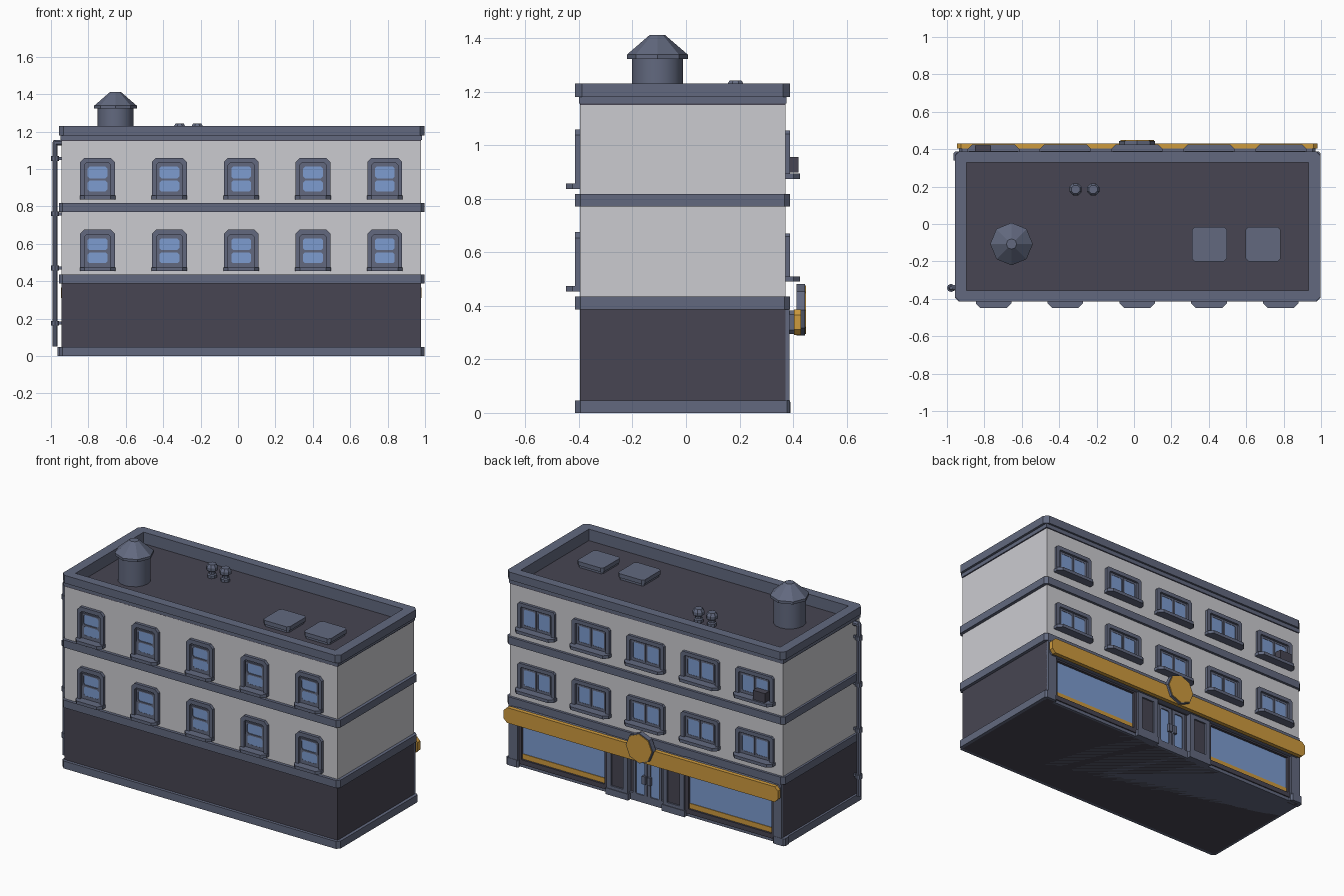
import bpy, bmesh, math

if "Cube" in bpy.data.objects:
    bpy.data.objects.remove(bpy.data.objects["Cube"])

def srgb(r, g, b):
    f = lambda c: ((c / 255 + 0.055) / 1.055) ** 2.4
    return (f(r), f(g), f(b), 1)

COLOURS = {"pale_wall": srgb(203, 203, 208), "grey_trim": srgb(98, 105, 127),
           "dark_wall": srgb(71, 69, 82), "blue_glass": srgb(125, 156, 208),
           "golden_sign": srgb(206, 155, 62)}
MATS = []
for n, c in COLOURS.items():
    m = bpy.data.materials.new(n)
    m.diffuse_color = c
    m.use_nodes = True
    m.node_tree.nodes["Principled BSDF"].inputs["Base Color"].default_value = m.diffuse_color
    MATS.append(m)
WALL, TRIM, DARK, GLASS, GOLD = range(5)

def rect(x0, x1, z0, z1, top=0, bot=0):
    """Rectangle outline with cut corners at the top and bottom."""
    t, b = max(top, 1e-4), max(bot, 1e-4)
    return [(x0 + b, z0), (x1 - b, z0), (x1, z0 + b), (x1, z1 - t),
            (x1 - t, z1), (x0 + t, z1), (x0, z1 - t), (x0, z0 + b)]

def ngon(cx, cy, r, n, turn=0):
    return [(cx + r * math.cos(2 * math.pi * i / n + turn),
             cy + r * math.sin(2 * math.pi * i / n + turn)) for i in range(n)]

def prism(bm, pts, a, b, m, axis="y", hole=None):
    """Extrude an outline from a to b along an axis, optionally as a ring."""
    put = {"x": lambda u, v, w: (w, u, v), "y": lambda u, v, w: (u, w, v),
           "z": lambda u, v, w: (u, v, w)}[axis]
    loops = [[bm.verts.new(put(u, v, w)) for u, v in p]
             for p in ([pts, hole] if hole else [pts]) for w in (a, b)]
    faces, n = [], len(pts)
    def bridge(p, q):
        for i in range(n):
            j = (i + 1) % n
            faces.append(bm.faces.new((p[i], p[j], q[j], q[i])))
    bridge(loops[0], loops[1])
    if hole:
        bridge(loops[2], loops[3])
        bridge(loops[0], loops[2])
        bridge(loops[1], loops[3])
    else:
        faces += [bm.faces.new(loops[0]), bm.faces.new(loops[1])]
    bmesh.ops.recalc_face_normals(bm, faces=faces)
    for f in faces:
        f.material_index = m

def box(bm, x0, x1, y0, y1, z0, z1, m):
    prism(bm, [(x0, y0), (x1, y0), (x1, y1), (x0, y1)], z0, z1, m, "z")

def lathe(bm, x, y, profile, n, m, turn=0):
    """Turned part from (radius, z) pairs."""
    rings = [[bm.verts.new((px, py, z)) for px, py in ngon(x, y, r, n, turn)] for r, z in profile]
    faces = [bm.faces.new(rings[0]), bm.faces.new(rings[-1])]
    for p, q in zip(rings, rings[1:]):
        faces += [bm.faces.new((p[i], p[(i + 1) % n], q[(i + 1) % n], q[i])) for i in range(n)]
    bmesh.ops.recalc_face_normals(bm, faces=faces)
    for f in faces:
        f.material_index = m

def finish(bm, name, smooth=False):
    me = bpy.data.meshes.new(name)
    bm.to_mesh(me)
    bm.free()
    for m in MATS:
        me.materials.append(m)
    if smooth:
        me.shade_smooth()
        me.set_sharp_from_angle(angle=math.radians(40))
    return me

def place(me, name, loc=(0, 0, 0)):
    ob = bpy.data.objects.new(name, me)
    ob.location = loc
    bpy.context.collection.objects.link(ob)

X0, X1, Y0, Y1 = -0.944, 0.978, -0.395, 0.372      # wall faces
BAND = (-0.958, 0.998, -0.414, 0.388)              # trim faces
MID = 0.017
new = bmesh.new

# Upper walls and dark ground floor with a recessed shop side
bm = new()
box(bm, X0, X1, Y0, Y1, 0.41, 1.15, WALL)
place(finish(bm, "upper_walls"), "upper_walls")
bm = new()
box(bm, X0, X1, Y0, 0.35, 0.0, 0.41, DARK)
box(bm, X0, X1, 0.34, Y1, 0.295, 0.41, DARK)
for s in (-1, 1):
    a, b = sorted((MID + s * 0.90, MID + s * 0.961))
    box(bm, a, b, 0.34, Y1, 0.0, 0.30, DARK)
place(finish(bm, "ground_floor"), "ground_floor")

# Trim bands
for name, z0, z1 in (("lower_band", 0.387, 0.435), ("middle_band", 0.77, 0.817)):
    bm = new()
    prism(bm, rect(*BAND, 0.02, 0.02), z0, z1, TRIM, "z")
    place(finish(bm, name), name)
bm = new()
prism(bm, rect(-0.958, 0.998, -0.414, 0.365, 0, 0.02), 0, 0.047, TRIM, "z")
for s in (-1, 1):
    a, b = sorted((MID + s * 0.895, MID + s * 0.981))
    prism(bm, rect(a, b, 0.34, 0.388, 0.01), 0, 0.047, TRIM, "z")
place(finish(bm, "base_band"), "base_band")

# Parapet and roof
inner = rect(-0.895, 0.932, -0.355, 0.33)
bm = new()
prism(bm, rect(*BAND, 0.025, 0.025), 1.18, 1.23, TRIM, "z", inner)
prism(bm, rect(X0 - 0.005, X1 + 0.005, Y0 - 0.004, Y1 + 0.004), 1.155, 1.18, TRIM, "z", inner)
place(finish(bm, "parapet"), "parapet")
bm = new()
box(bm, X0, X1, Y0, Y1, 1.148, 1.157, DARK)
place(finish(bm, "roof_floor"), "roof_floor")

# Water tank, vents and skylights
bm = new()
lathe(bm, -0.655, -0.107, [(0.095, 1.155), (0.095, 1.33)], 16, TRIM)
place(finish(bm, "tank_drum", True), "tank_drum")
bm = new()
lathe(bm, -0.655, -0.107, [(0.114, 1.322), (0.114, 1.338), (0.028, 1.412)], 8, TRIM)
place(finish(bm, "tank_roof"), "tank_roof")
for i, x in enumerate((-0.312, -0.218)):
    bm = new()
    lathe(bm, x, 0.185, [(0.028, 1.155), (0.028, 1.175), (0.02, 1.18), (0.02, 1.195), (0.035, 1.205),
                         (0.035, 1.225), (0.024, 1.242)], 8, TRIM, math.pi / 8)
    place(finish(bm, "roof_vent"), f"roof_vent_{i + 1}")
for i, x in enumerate((0.403, 0.69)):
    bm = new()
    prism(bm, rect(x - 0.085, x + 0.085, -0.193, -0.022, 0.01, 0.01), 1.155, 1.175, TRIM, "z")
    prism(bm, rect(x - 0.093, x + 0.093, -0.2, -0.015, 0.015, 0.015), 1.172, 1.198, TRIM, "z")
    place(finish(bm, "skylight"), f"skylight_{i + 1}")

# Drain pipe with clamps and elbow
bm = new()
px, py = -0.978, -0.342
lathe(bm, px, py, [(0.015, 0.05), (0.015, 1.14), (0.008, 1.155)], 8, TRIM, math.pi / 8)
prism(bm, ngon(py, 1.14, 0.016, 8, math.pi / 8), px, X0 + 0.01, TRIM, "x")
for z in (0.175, 0.47, 0.76, 1.055):
    lathe(bm, px, py, [(0.022, z - 0.013), (0.022, z + 0.013)], 8, TRIM)
    box(bm, px, X0 + 0.01, py - 0.006, py + 0.006, z - 0.008, z + 0.008, TRIM)
place(finish(bm, "drain_pipe"), "drain_pipe")

# Front sash window (local z = bottom of the sill)
bm = new()
prism(bm, rect(-0.093, 0.093, 0, 0.222, 0.022), -0.019, 0.01, TRIM, "y",
      rect(-0.07, 0.07, 0.02, 0.196, 0.012))
prism(bm, rect(-0.072, 0.072, 0.018, 0.2), -0.004, 0.01, TRIM)
for z0, z1, d in ((0.035, 0.108, 0), (0.105, 0.183, 0.005)):
    prism(bm, rect(-0.063, 0.063, z0, z1), -0.007 - d, 0, TRIM, "y",
          rect(-0.053, 0.053, z0 + 0.008, z1 - 0.008, 0.01, 0.01))
    prism(bm, rect(-0.056, 0.056, z0 + 0.005, z1 - 0.005), -0.006, 0, GLASS)
prism(bm, rect(-0.095, 0.095, -0.054, 0.01, 0, 0.025), 0, 0.02, TRIM, "z")
front_window = finish(bm, "front_window")

# Rear wide window
bm = new()
prism(bm, rect(-0.132, 0.132, 0.0, 0.18, 0.012), -0.01, 0.017, TRIM, "y",
      rect(-0.108, 0.108, 0.02, 0.156, 0.006))
prism(bm, rect(-0.11, 0.11, 0.018, 0.158), -0.01, 0.003, TRIM)
for x in (-0.05, 0.05):
    prism(bm, rect(x - 0.047, x + 0.047, 0.03, 0.15), 0, 0.008, TRIM, "y",
          rect(x - 0.039, x + 0.039, 0.04, 0.14, 0.006, 0.006))
    prism(bm, rect(x - 0.04, x + 0.04, 0.038, 0.142), 0, 0.006, GLASS)
prism(bm, rect(-0.138, 0.138, -0.01, 0.054, 0.025), 0, 0.02, TRIM, "z")
rear_window = finish(bm, "rear_window")

for i in range(5):
    for j in range(2):
        x = MID + (i - 2) * 0.384
        place(front_window, f"front_window_{j}_{i}", (x, Y0, 0.453 + j * 0.384))
        place(rear_window, f"rear_window_{j}_{i}", (x, Y1, 0.49 + j * 0.384))

# Cooling unit in one rear window
bm = new()
box(bm, -0.85, -0.765, 0.37, 0.42, 0.897, 0.955, DARK)
place(finish(bm, "cooling_unit"), "cooling_unit")

# Shop windows and pilasters, mirrored about the door
for s, side in ((-1, "left"), (1, "right")):
    def span(a, b):
        return sorted((MID + s * a, MID + s * b))
    bm = new()
    a, b = span(0.27, 0.905)
    prism(bm, rect(a, b, 0.02, 0.3), 0.34, 0.372, DARK, "y", rect(a + 0.025, b - 0.025, 0.05, 0.285))
    prism(bm, rect(a + 0.02, b - 0.02, 0.045, 0.29), 0.34, 0.356, GLASS)
    prism(bm, rect(a + 0.025, b - 0.025, 0.05, 0.082), 0.35, 0.36, GOLD)
    place(finish(bm, "shop_window"), f"shop_window_{side}")
    bm = new()
    a, b = span(0.898, 0.961)
    box(bm, a, b, 0.365, 0.386, 0.04, 0.39, TRIM)
    a, b = span(0.125, 0.272)
    prism(bm, rect(a, b, 0, 0.39), 0.34, 0.386, TRIM, "y", rect(a + 0.03, b - 0.03, 0.06, 0.27))
    box(bm, a + 0.02, b - 0.02, 0.34, 0.376, 0.05, 0.28, DARK)
    box(bm, a - 0.006, b + 0.006, 0.34, 0.39, 0, 0.04, TRIM)
    place(finish(bm, "pilasters"), f"pilasters_{side}")
    # Door leaf with handle
    bm = new()
    a, b = span(0.003, 0.1)
    prism(bm, rect(a, b, 0.01, 0.285), 0.345, 0.365, TRIM, "y",
          rect(a + 0.018, b - 0.018, 0.045, 0.265, 0.008, 0.008))
    prism(bm, rect(a + 0.012, b - 0.012, 0.04, 0.27), 0.345, 0.358, GLASS)
    a, b = span(0.006, 0.03)
    box(bm, a, b, 0.36, 0.378, 0.125, 0.175, TRIM)
    place(finish(bm, "door_leaf"), f"door_leaf_{side}")

# Sign board on a grey backing, with a round badge
bm = new()
prism(bm, rect(-0.935, 0.97, 0.295, 0.383, 0.015, 0.015), 0.365, 0.405, TRIM)
prism(bm, rect(-0.947, 0.982, 0.29, 0.387, 0.022, 0.022), 0.403, 0.43, GOLD)
place(finish(bm, "sign_board"), "sign_board")
bm = new()
prism(bm, ngon(MID, 0.385, 0.096, 8), 0.413, 0.445, TRIM)
prism(bm, ngon(MID, 0.385, 0.09, 8), 0.44, 0.449, GOLD)
place(finish(bm, "sign_badge"), "sign_badge")
